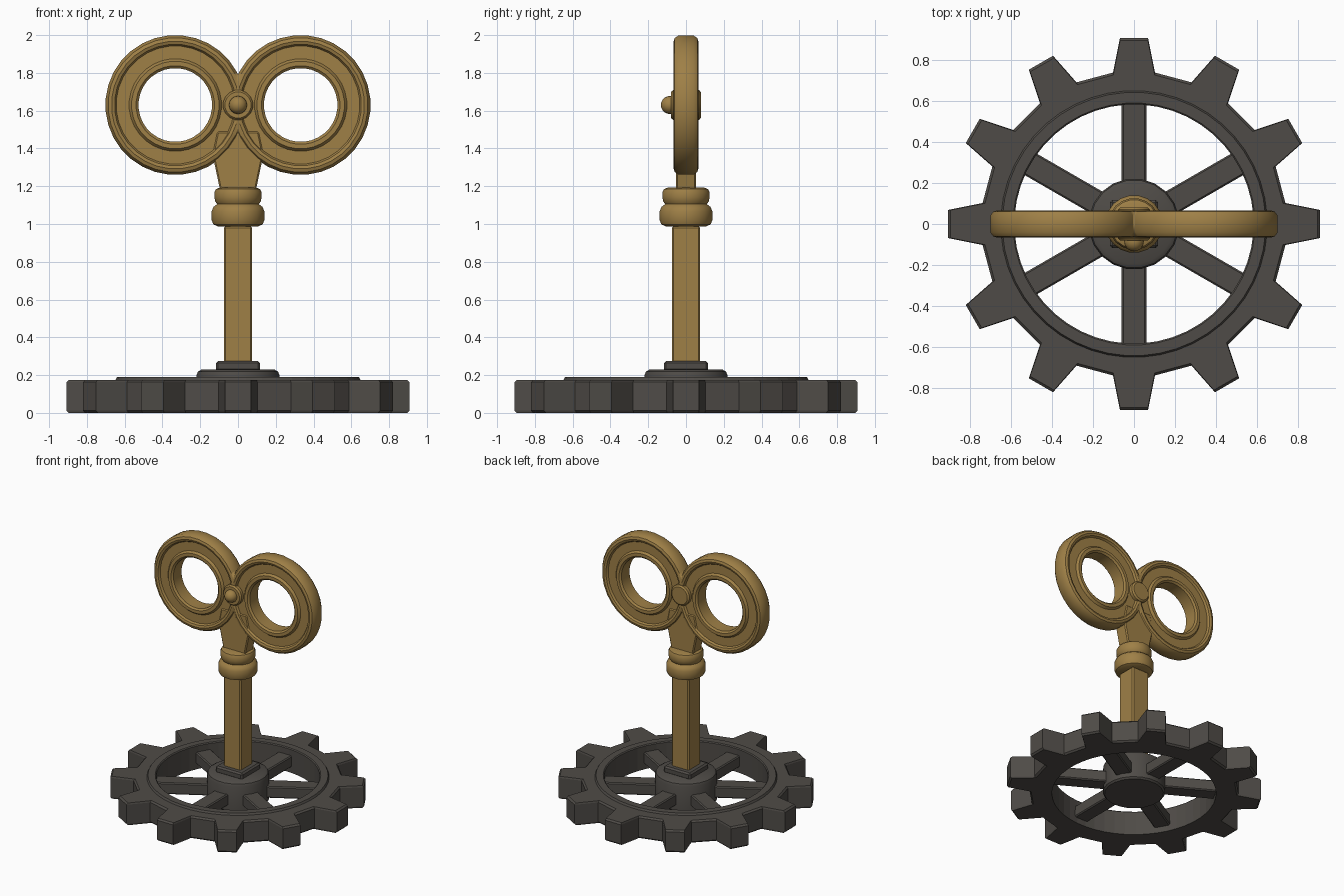
import bpy, bmesh, math
from mathutils import Vector, Matrix

if "Cube" in bpy.data.objects:
    bpy.data.objects.remove(bpy.data.objects["Cube"])


def material(name, col):
    m = bpy.data.materials.new(name)
    m.diffuse_color = (*col, 1)
    m.use_nodes = True
    m.node_tree.nodes["Principled BSDF"].inputs["Base Color"].default_value = m.diffuse_color
    return m


BRASS = material("aged_brass", (0.345, 0.215, 0.062))
IRON = material("dark_iron", (0.078, 0.071, 0.063))


def finish(bm, name, mat, bevel=0, smooth=True):
    bmesh.ops.remove_doubles(bm, verts=bm.verts, dist=1e-5)
    bmesh.ops.recalc_face_normals(bm, faces=bm.faces)
    me = bpy.data.meshes.new(name)
    bm.to_mesh(me)
    bm.free()
    ob = bpy.data.objects.new(name, me)
    bpy.context.collection.objects.link(ob)
    me.materials.append(mat)
    if bevel:
        b = ob.modifiers.new("bevel", 'BEVEL')
        b.width, b.segments = bevel, 1
    if smooth:
        bpy.ops.object.select_all(action='DESELECT')
        ob.select_set(True)
        bpy.context.view_layer.objects.active = ob
        bpy.ops.object.shade_smooth_by_angle(angle=math.radians(35))
    return ob


def loft(columns, closed_profile):
    """Skin a closed ring of profile columns; open profiles get end caps."""
    bm = bmesh.new()
    cols = [[bm.verts.new(p) for p in c] for c in columns]
    n, k = len(cols), len(cols[0])
    for i in range(n):
        a, b = cols[i], cols[(i + 1) % n]
        for j in range(k if closed_profile else k - 1):
            q = (j + 1) % k
            bm.faces.new((a[j], b[j], b[q], a[q]))
    if not closed_profile:
        bm.faces.new([c[0] for c in cols])
        bm.faces.new([c[-1] for c in cols])
    return bm


def revolve(profile, n, closed=False):
    return loft([[(r * math.cos(t), r * math.sin(t), z) for r, z in profile]
                 for t in (2 * math.pi * (i + .5) / n for i in range(n))], closed)


def box(name, lo, hi, mat, bevel, rot=0):
    bm = bmesh.new()
    bmesh.ops.create_cube(bm, size=1)
    for v in bm.verts:
        v.co = Vector([lo[i] + (v.co[i] + .5) * (hi[i] - lo[i]) for i in range(3)])
    bm.transform(Matrix.Rotation(rot, 4, 'Z'))
    return finish(bm, name, mat, bevel, False)


# Toothed rim with raised inner lip
columns = []
for t in range(12):
    for deg, inner_deg, r in ((-7.9, -11.25, .745), (-4.3, -3.75, .91),
                              (4.3, 3.75, .91), (7.9, 11.25, .745)):
        a, b = math.radians(30 * t + deg), math.radians(30 * t + inner_deg)
        prof = [(b, .585, 0), (a, r - .012, 0), (a, r, .012), (a, r, .163), (a, r - .012, .175),
                (b, .65, .175), (b, .642, .19), (b, .59, .19), (b, .583, .183)]
        columns.append([(p * math.cos(g), p * math.sin(g), z) for g, p, z in prof])
finish(loft(columns, True), "gear_rim", IRON, smooth=False)

# Six spokes
for i in range(6):
    box(f"spoke_{i + 1}", (.15, -.06, .045), (.61, .06, .135), IRON, .008, math.radians(30 + 60 * i))

# Hub and square socket
finish(revolve([(.21, 0), (.222, .012), (.222, .2), (.215, .218), (.195, .23)], 20), "hub", IRON)
box("shaft_socket", (-.117, -.117, .22), (.117, .117, .275), IRON, .012)

# Square shaft and turned collar
box("shaft", (-.075, -.075, .22), (.075, .075, .99), BRASS, .01)
finish(revolve([(.11, .988), (.132, .998), (.141, 1.02), (.141, 1.068), (.132, 1.09), (.112, 1.105),
                (.122, 1.12), (.126, 1.14), (.126, 1.168), (.118, 1.185), (.1, 1.192)], 20),
       "collar", BRASS)

# Flared neck plate
bm = bmesh.new()
outline = [(-.095, 1.18), (.095, 1.18), (.135, 1.37), (.11, 1.49), (-.11, 1.49), (-.135, 1.37)]
face = bm.faces.new([bm.verts.new((x, -.052, z)) for x, z in outline])
ext = bmesh.ops.extrude_face_region(bm, geom=[face])
for v in ext['geom']:
    if isinstance(v, bmesh.types.BMVert):
        v.co.y = .052
finish(bm, "neck", BRASS, .008, False)

# Looped bow: one ring cut at the centre plane, then mirrored
half = [(.195, .05), (.208, .062), (.232, .062), (.245, .045),
        (.313, .045), (.322, .06), (.338, .066), (.356, .06), (.37, .04)]
bm = revolve(half + [(r, -y) for r, y in reversed(half)], 32, True)
bm.transform(Matrix.Translation((.332, 0, 1.63)) @ Matrix.Rotation(math.pi / 2, 4, 'X'))
bmesh.ops.bisect_plane(bm, geom=bm.verts[:] + bm.edges[:] + bm.faces[:], dist=1e-5,
                       plane_co=(0, 0, 0), plane_no=(1, 0, 0), clear_inner=True)
bow = finish(bm, "bow_rings", BRASS)
bow.modifiers.new("mirror", 'MIRROR')

# Centre boss with rounded stud on the front
bm = revolve([(.068, -.08), (.08, -.07), (.08, .068), (.07, .08)], 16)
bm.transform(Matrix.Translation((0, 0, 1.63)) @ Matrix.Rotation(math.pi / 2, 4, 'X'))
finish(bm, "boss", BRASS)
bm = bmesh.new()
bmesh.ops.create_uvsphere(bm, u_segments=16, v_segments=10, radius=.048)
bm.transform(Matrix.Translation((0, -.085, 1.63)) @ Matrix.Rotation(math.pi / 2, 4, 'X'))
finish(bm, "stud", BRASS)
